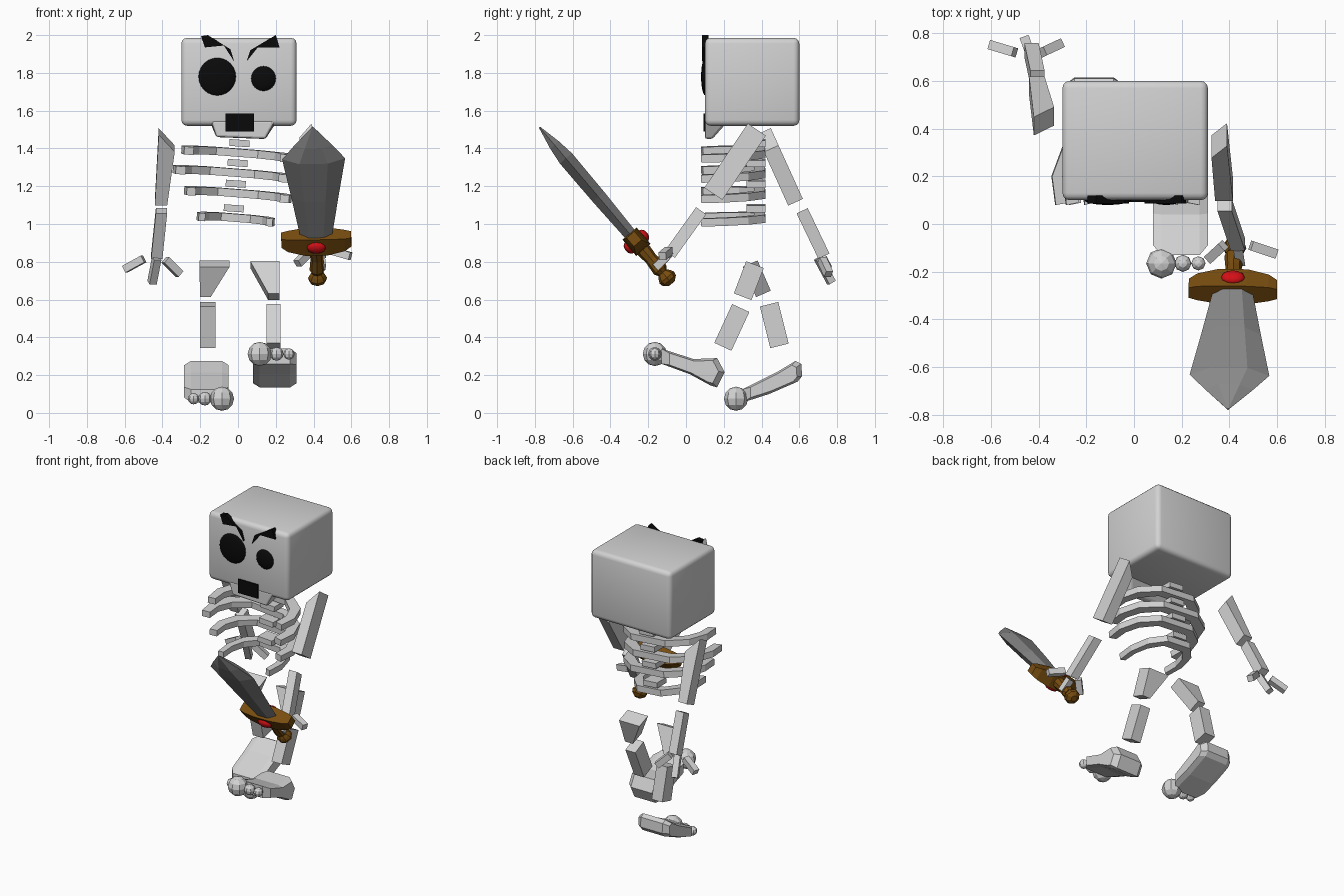
import bpy, bmesh, math
from mathutils import Vector, Matrix

start_cube = bpy.data.objects.get("Cube")
if start_cube:
    bpy.data.objects.remove(start_cube, do_unlink=True)


def material(name, red, green, blue):
    mat = bpy.data.materials.new(name)
    mat.use_nodes = True
    mat.diffuse_color = (red, green, blue, 1)
    shader = next(n for n in mat.node_tree.nodes if n.type == 'BSDF_PRINCIPLED')
    shader.inputs["Base Color"].default_value = (red, green, blue, 1)
    return mat


BONE = material("bone", .65, .65, .65)
BLACK = material("black", .003, .003, .003)
STEEL = material("steel", .26, .26, .26)
WOOD = material("brown", .19, .075, .005)
RED = material("red", .65, .005, .008)


def finish(name, bm, mat, bevel=0, segments=2, smooth=False):
    bmesh.ops.recalc_face_normals(bm, faces=bm.faces)
    if bevel:
        bmesh.ops.bevel(bm, geom=bm.edges[:], offset=bevel, segments=segments,
                        affect='EDGES', profile=.5, clamp_overlap=True)
    mesh = bpy.data.meshes.new(name)
    bm.to_mesh(mesh)
    bm.free()
    mesh.materials.append(mat)
    obj = bpy.data.objects.new(name, mesh)
    bpy.context.collection.objects.link(obj)
    if smooth:
        bpy.ops.object.select_all(action='DESELECT')
        obj.select_set(True)
        bpy.context.view_layer.objects.active = obj
        bpy.ops.object.shade_smooth_by_angle(angle=math.radians(40))
    return obj


def loft(name, rings, mat, **options):
    """Skin a row of equal rings and cap both ends."""
    bm = bmesh.new()
    rows = [[bm.verts.new(p) for p in ring] for ring in rings]
    for low, high in zip(rows, rows[1:]):
        for i in range(len(low)):
            j = (i + 1) % len(low)
            bm.faces.new((low[i], low[j], high[j], high[i]))
    bm.faces.new(rows[0])
    bm.faces.new(rows[-1])
    return finish(name, bm, mat, **options)


def box(name, low, high, mat, **options):
    (a, b, c), (d, e, f) = low, high
    rings = [[(a, b, z), (d, b, z), (d, e, z), (a, e, z)] for z in (c, f)]
    return loft(name, rings, mat, **options)


def ball(name, centre, radii, mat, sides=8, rings=6, frame=Matrix(), smooth=False):
    bm = bmesh.new()
    bmesh.ops.create_uvsphere(bm, u_segments=sides, v_segments=rings, radius=1)
    bm.transform(frame @ Matrix.Translation(centre) @ Matrix.Diagonal((*radii, 1)))
    return finish(name, bm, mat, smooth=smooth)


def limb(name, top_x, low_x, top, low, depth, slant=0):
    """Tapered bone: x ranges at both ends, axis given in the y-z plane."""
    top, low = Vector((0, *top)), Vector((0, *low))
    axis = (low - top).normalized()
    across = Vector((0, -axis.z, axis.y)) * depth / 2
    rings = []
    for xs, centre, cut in ((top_x, top, slant), (low_x, low, 0)):
        inner = min(xs, key=abs)
        ring = []
        for x, side in ((xs[0], -1), (xs[1], -1), (xs[1], 1), (xs[0], 1)):
            shift = axis * cut if x == inner else Vector()
            ring.append(centre + across * side + shift + Vector((x, 0, 0)))
        rings.append(ring)
    return loft(name, rings, BONE)


def finger(name, start, end, size=.04):
    start, end = Vector(start), Vector(end)
    turn = (end - start).to_track_quat('Z', 'Y')
    corners = [Vector((a, b, 0)) * size / 2 for a, b in ((-1, -1), (1, -1), (1, 1), (-1, 1))]
    loft(name, [[p + turn @ c for c in corners] for p in (start, end)], BONE)


def plate(name, outline, front, back, mat):
    loft(name, [[(x, y, z) for x, z in outline] for y in (front, back)], mat)


# Skull, jaw and face
box("skull", (-.3, .1, 1.52), (.31, .6, 1.985), BONE, bevel=.03, segments=3, smooth=True)
loft("jaw", [[(-.145, .1, 1.55), (.2, .1, 1.55), (.2, .21, 1.53), (-.145, .21, 1.53)],
             [(-.115, .1, 1.46), (.145, .1, 1.45), (.145, .14, 1.45), (-.115, .14, 1.46)]],
     BONE, bevel=.012)
box("mouth", (-.065, .092, 1.49), (.085, .1, 1.585), BLACK)
ball("right_eye", (-.11, .102, 1.78), (.1, .022, .1), BLACK, 24, 12, smooth=True)
ball("left_eye", (.135, .102, 1.77), (.066, .022, .066), BLACK, 24, 12, smooth=True)
plate("right_brow", [(-.195, 1.995), (-.175, 1.935), (-.075, 1.945), (-.02, 1.86),
                     (-.04, 1.925), (-.16, 2)], .085, .12, BLACK)
plate("left_brow", [(.045, 1.86), (.105, 1.935), (.22, 1.935), (.2, 2), (.065, 1.92)],
      .085, .12, BLACK)

# Rib cage: open hoops with a spine block above each
outer = [(.13, .42), (.25, .33), (.295, .2), (.28, .08)]
inner = [(.23, .09), (.235, .19), (.2, .28), (.11, .36)]
half = outer + inner
hoop = outer + inner + [(-x, y) for x, y in reversed(half)]
ribs = [(1, -.005, 1.375), (1.07, -.03, 1.27), (.97, 0, 1.16), (.7, -.012, 1.03)]
for i, (width, x, z) in enumerate(ribs):
    rib = loft(f"rib_{i}", [[(a * width, b - .3, h) for a, b in hoop] for h in (-.021, .021)], BONE)
    rib.location = (x, .3, z)
    rib.rotation_euler = (math.radians(2), math.radians(4.5), 0)
    block = box(f"vertebra_{i}", (-.053, -.05, -.018), (.053, .05, .018), BONE)
    block.location = (.008 - .01 * i, .37, z + .053)
    block.rotation_euler.y = math.radians(4)

# Right arm swings back
limb("right_upper_arm", (-.42, -.335), (-.44, -.375), (.41, 1.49), (.58, 1.115), .085, slant=.1)
limb("right_forearm", (-.435, -.375), (-.46, -.4), (.615, 1.07), (.73, .83), .065)
for i, (start, end) in enumerate([((-.5, .72, .815), (-.6, .75, .76)),
                                  ((-.43, .7, .82), (-.455, .77, .69)),
                                  ((-.385, .72, .81), (-.31, .755, .735))]):
    finger(f"right_finger_{i}", start, end)

# Left arm reaches forward
limb("left_upper_arm", (.325, .39), (.34, .415), (.375, 1.5), (.145, 1.16), .115, slant=.09)
limb("left_forearm", (.35, .41), (.405, .465), (.08, 1.07), (-.085, .84), .065)
for i, (start, end) in enumerate([((.375, -.09, .85), (.315, -.145, .79)),
                                  ((.435, -.1, .83), (.445, -.165, .77)),
                                  ((.49, -.09, .86), (.595, -.125, .83))]):
    finger(f"left_finger_{i}", start, end)

# Legs
limb("right_thigh", (-.205, -.045), (-.2, -.145), (.34, .79), (.41, .63), .085)
limb("right_shin", (-.2, -.12), (-.2, -.12), (.44, .575), (.495, .355), .1)
limb("left_thigh", (.065, .22), (.16, .22), (.365, .785), (.3, .615), .1)
limb("left_shin", (.15, .225), (.15, .225), (.29, .555), (.195, .35), .1)


def foot(name, profile, x_range, toes, toe_y, toe_z):
    middle, reach = sum(x_range) / 2, (x_range[1] - x_range[0]) / 2
    rings = []
    for side in (-1, -.7, .7, 1):
        # outer slices shrink to chamfer the sides
        shrink = .78 if abs(side) == 1 else 1
        cy = sum(p[0] for p in profile) / len(profile)
        cz = sum(p[1] for p in profile) / len(profile)
        rings.append([(middle + side * reach, cy + (y - cy) * shrink, cz + (z - cz) * shrink)
                      for y, z in profile])
    loft(name, rings, BONE)
    for i, (x, radius) in enumerate(toes):
        ball(f"{name}_toe_{i}", (x, toe_y, toe_z), (radius,) * 3, BONE)


foot("right_foot", [(.3, .125), (.48, .215), (.58, .275), (.61, .26), (.615, .195),
                    (.59, .165), (.44, .1), (.3, .055)],
     (-.285, -.05), [(-.085, .064), (-.175, .036), (-.235, .03)], .265, .075)
foot("left_foot", [(-.13, .34), (.04, .285), (.165, .29), (.205, .215),
                   (.165, .135), (.13, .145), (.02, .205), (-.13, .26)],
     (.08, .31), [(.115, .064), (.205, .036), (.27, .03)], -.165, .312)

# Sword frame: x across, y along the blade, z out of the flat
along = Vector((-.025, -.646, .763)).normalized()
across = (Vector((1, 0, 0)) - along * along.x).normalized()
flat = across.cross(along)
sword = Matrix((across, along, flat)).transposed().to_4x4()
sword.translation = (.422, -.075, .685)


def sword_loft(name, rings, mat):
    loft(name, [[sword @ Vector(p) for p in ring] for ring in rings], mat)


# Blade: bevelled flat section, widest near the tip
shape = [(-1, 0), (-.45, 1), (.45, 1), (1, 0), (.45, -1), (-.45, -1)]
sword_loft("sword_blade", [[(a * w, s, b * t) for a, b in shape] for s, w, t in
                           [(.3, .08, .032), (.6, .125, .04), (.865, .167, .042),
                            (.96, .1, .03), (1.085, .004, .004)]], STEEL)

# Guard: faceted bar, thickest in the middle
square = [(-1, -1), (1, -1), (1, 1), (-1, 1)]
guard = [(-.185, .305, .03), (-.15, .295, .042), (-.06, .29, .055)]
guard += [(-x, s, r) for x, s, r in reversed(guard)]
sword_loft("sword_guard", [[(x, s + a * r, b * r * .9) for a, b in square]
                           for x, s, r in guard], WOOD)

# Grip and pommel
grip = [(.02, 0), (.045, .02), (.05, .04), (.04, .06), (.028, .075),
        (.041, .095), (.034, .17), (.042, .26)]
turns = [i * math.tau / 8 for i in range(8)]
sword_loft("sword_grip", [[(r * math.cos(t), s, r * math.sin(t)) for t in turns]
                          for r, s in grip], WOOD)

# Gems on both faces of the guard
for name, side in (("front_gem", 1), ("back_gem", -1)):
    ball(name, (0, .29, side * .05), (.05, .036, .024), RED, 12, 8, sword, smooth=True)
